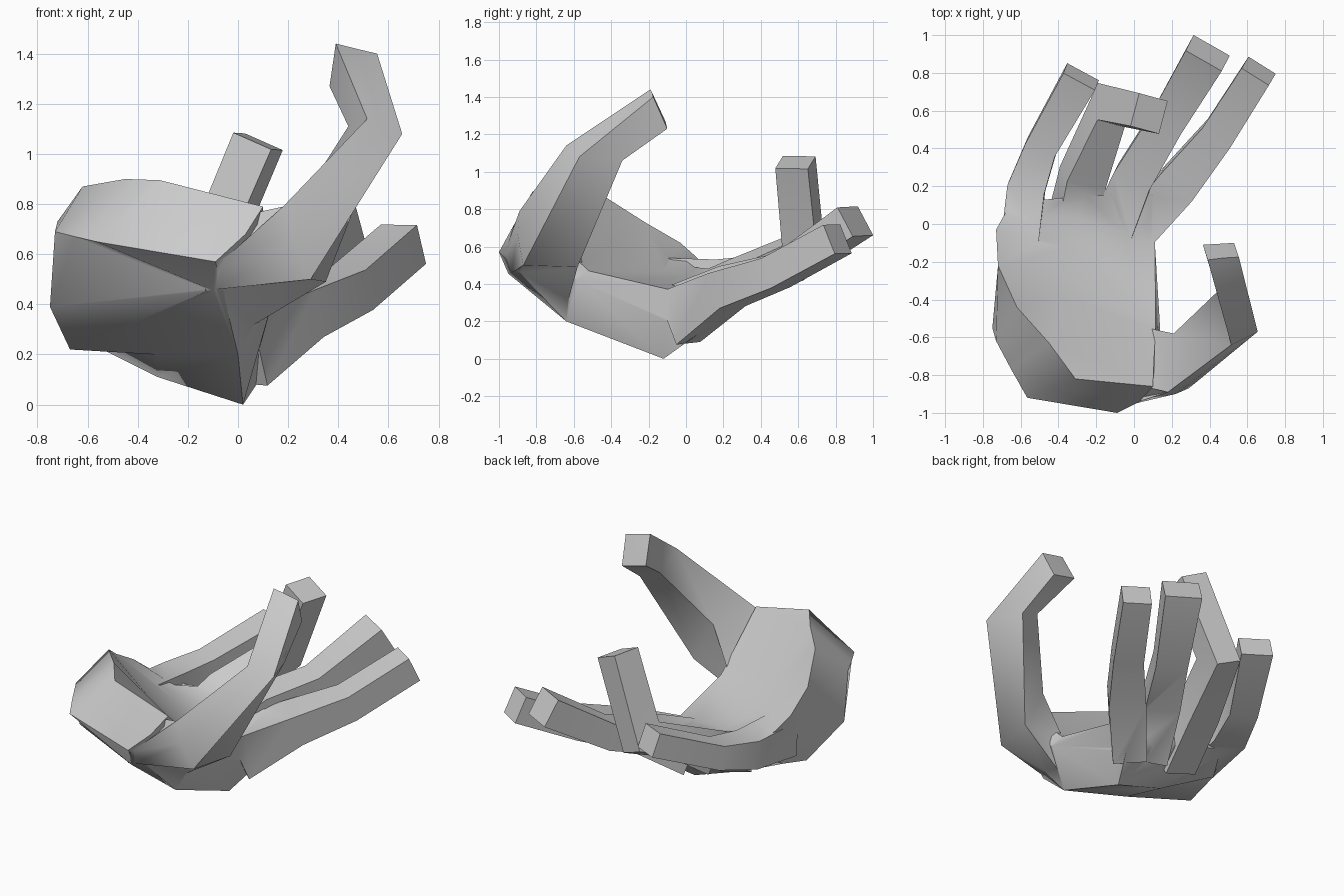
import bpy, bmesh
from mathutils import Vector
from math import radians

if "Cube" in bpy.data.objects:
    bpy.data.objects.remove(bpy.data.objects["Cube"])


def loft(name, rings):
    """Closed solid through a series of equal-sized vertex rings."""
    bm = bmesh.new()
    rows = [[bm.verts.new(p) for p in ring] for ring in rings]
    n = len(rows[0])
    for r, s in zip(rows, rows[1:]):
        for i in range(n):
            j = (i + 1) % n
            bm.faces.new((r[i], r[j], s[j], s[i]))
    caps = [bm.faces.new(rows[0][::-1]), bm.faces.new(rows[-1])]
    bmesh.ops.triangulate(bm, faces=caps)
    bmesh.ops.recalc_face_normals(bm, faces=bm.faces)
    mesh = bpy.data.meshes.new(name)
    bm.to_mesh(mesh)
    bm.free()
    ob = bpy.data.objects.new(name, mesh)
    bpy.context.collection.objects.link(ob)
    return ob


def finger(name, side, stations):
    """Four-sided finger; stations are (centre, width, thickness)."""
    pts = [Vector(s[0]) for s in stations]
    rings = []
    for i, (_, w, t) in enumerate(stations):
        d = Vector()
        if i > 0:
            d += (pts[i] - pts[i - 1]).normalized()
        if i < len(pts) - 1:
            d += (pts[i + 1] - pts[i]).normalized()
        d.normalize()
        s = Vector(side)
        s = (s - d * s.dot(d)).normalized() * w / 2
        u = s.cross(d).normalized() * t / 2
        c = pts[i]
        rings.append([c - s + u, c + s + u, c + s - u, c - s - u])
    return loft(name, rings)


# cupped palm: rings from the cut wrist to the knuckles
palm = loft("palm", [
    [(-.62, -.44, .87), (-.45, -.63, .9), (-.31, -.82, .895), (-.43, -.87, .775),
     (-.565, -.92, .65), (-.65, -.77, .67), (-.73, -.62, .69)],
    [(-.72, -.22, .73), (-.37, -.38, .6), (.1, -.86, .79), (.03, -.94, .68),
     (-.09, -1, .57), (-.1, -.95, .455), (-.75, -.55, .39)],
    [(-.73, -.03, .62), (-.35, -.12, .47), (.115, -.52, .47), (.14, -.58, .42),
     (0, -.64, .2), (-.33, -.46, .2), (-.67, -.28, .22)],
    [(-.68, .06, .54), (-.3, .03, .44), (.11, -.09, .37), (.08, -.1, .2),
     (.02, -.12, 0), (-.32, -.14, .11), (-.66, -.06, .28)],
    [(-.57, .12, .47), (-.25, .15, .46), (.1, .16, .44), (.17, .13, .34),
     (.12, .09, .15), (-.2, .12, .24), (-.57, .12, .36)],
])

# thumb
thumb = loft("thumb", [
    [(.0, -.85, .75), (-.12, -.98, .57), (-.13, -.94, .455),
     (.05, -.63, .31), (.07, -.55, .46)],
    [(.18, -.89, .79), (.22, -.9, .66), (.29, -.87, .5),
     (.35, -.58, .49), (.21, -.58, .75)],
    [(.515, -.64, 1.14), (.585, -.605, 1.11), (.655, -.57, 1.08),
     (.57, -.34, 1.06), (.44, -.36, 1.11)],
    [(.39, -.19, 1.44), (.47, -.18, 1.42), (.555, -.175, 1.4),
     (.53, -.1, 1.23), (.365, -.11, 1.27)],
])

# fingers
index = finger("index_finger", (.85, -.5, 0), [
    ((.01, -.04, .22), .2, .3), ((.24, .22, .37), .22, .2),
    ((.45, .48, .46), .18, .17), ((.66, .81, .64), .17, .17)])
middle = finger("middle_finger", (.88, -.45, 0), [
    ((-.12, -.04, .25), .24, .26), ((0, .25, .41), .21, .18),
    ((.18, .55, .49), .19, .16), ((.39, .905, .735), .22, .18)])
ring = finger("ring_finger", (.92, -.25, -.38), [
    ((-.34, -.06, .26), .22, .22), ((-.27, .25, .42), .22, .17),
    ((-.12, .63, .57), .16, .23), ((.08, .585, 1.05), .17, .18)])
little = finger("little_finger", (.92, -.35, 0), [
    ((-.61, -.14, .43), .2, .22), ((-.57, .19, .44), .2, .18),
    ((-.49, .41, .48), .17, .15), ((-.28, .78, .65), .19, .15)])

# weld the parts into one hand
bpy.context.view_layer.objects.active = palm
for part in (thumb, index, middle, ring, little):
    mod = palm.modifiers.new("join", "BOOLEAN")
    mod.operation = "UNION"
    mod.solver = "EXACT"
    mod.use_self = True
    mod.object = part
    bpy.ops.object.modifier_apply(modifier=mod.name)
    bpy.data.objects.remove(part)
palm.name = "cupped_hand"
palm.select_set(True)
bpy.ops.object.shade_smooth_by_angle(angle=radians(50))
